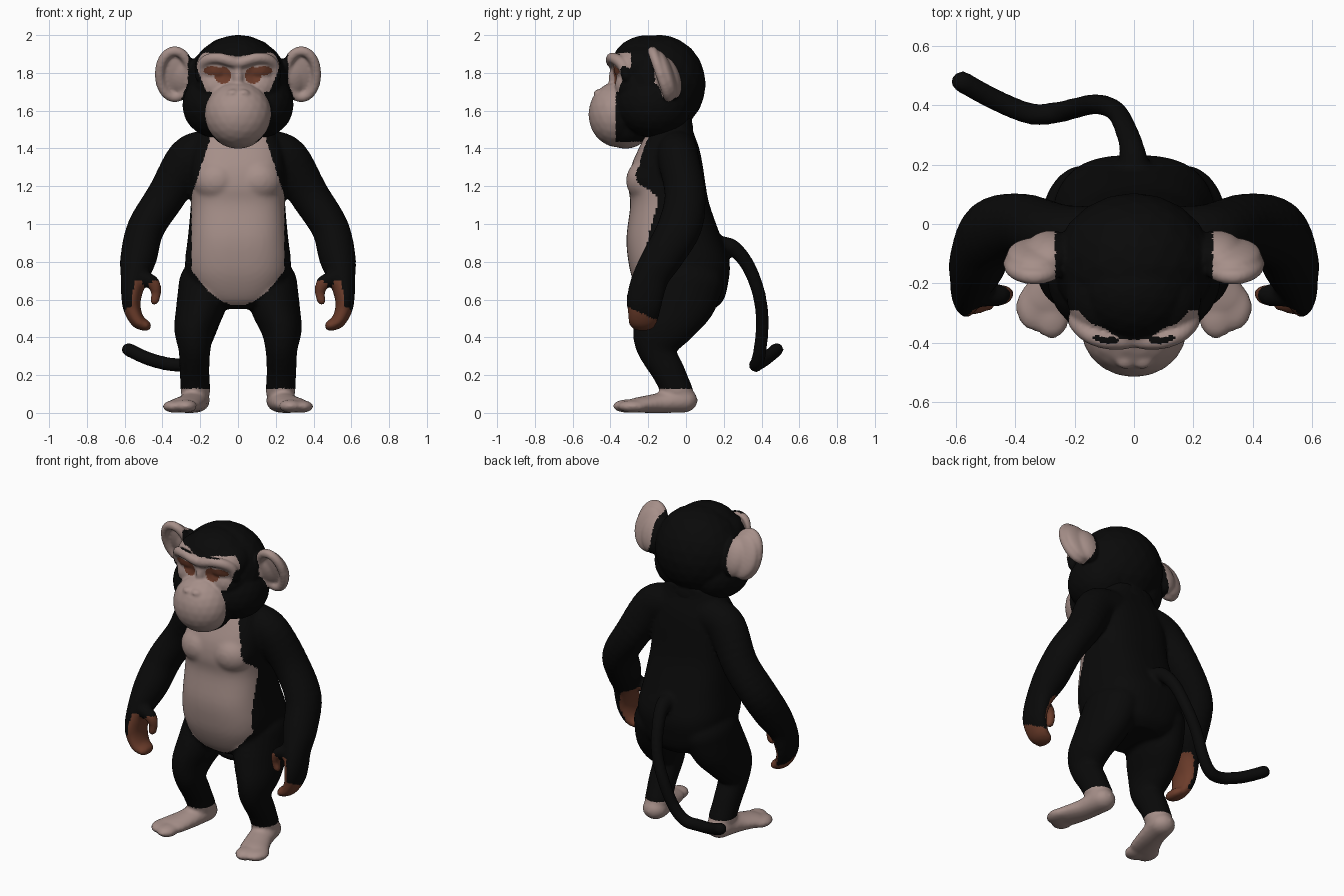
import bpy, bmesh, math
from mathutils import Matrix


def material(name, rgb):
    m = bpy.data.materials.new(name)
    m.diffuse_color = (*rgb, 1)
    return m


FUR, SKIN, BROWN = 0, 1, 2
MATS = [material("black fur", (0.0028, 0.0028, 0.0028)),
        material("pale skin", (0.38, 0.275, 0.25)),
        material("brown skin", (0.15, 0.046, 0.024))]

# unit sphere, reused by every ball
unit = bmesh.new()
bmesh.ops.create_icosphere(unit, subdivisions=3, radius=1)
unit.verts.index_update()
UNIT_V = [v.co.copy() for v in unit.verts]
UNIT_F = [[v.index for v in f.verts] for f in unit.faces]
unit.free()


def ball(part, loc, rad, tilt=0.0):
    verts, faces = part
    mat = (Matrix.Translation(loc) @ Matrix.Rotation(tilt, 4, 'X')
           @ Matrix.Diagonal((*rad, 1)))
    o = len(verts)
    verts.extend(mat @ v for v in UNIT_V)
    faces.extend([i + o for i in f] for f in UNIT_F)


def pair(part, loc, rad, tilt=0.0):
    for s in (1, -1):
        ball(part, (s * loc[0], loc[1], loc[2]), rad, tilt)


def spline(pts, steps):
    # smooth curve through the points, any number of values per point
    p = [pts[0], *pts, pts[-1]]
    out = []
    for i in range(1, len(p) - 2):
        for k in range(steps):
            t = k / steps
            out.append([0.5 * (2 * b + (c - a) * t + (2 * a - 5 * b + 4 * c - d) * t * t
                               + (3 * b - a - 3 * c + d) * t ** 3)
                        for a, b, c, d in zip(p[i - 1], p[i], p[i + 1], p[i + 2])])
    return out + [list(pts[-1])]


def chain(part, pts, sides=(1, -1), steps=5):
    # limb: points are x, y, z, then one radius or three
    for s in sides:
        for q in spline(pts, steps):
            r = q[3:] if len(q) == 6 else [q[3]] * 3
            ball(part, (s * q[0], q[1], q[2]), r)


def loft(part, rings, power=2.7, n=48):
    # rings: z, front y, back y, half width
    verts, faces = part
    o = len(verts)
    levels = spline(rings, 4)
    for z, yf, yb, rx in levels:
        for k in range(n):
            c, s = math.cos(2 * math.pi * k / n), math.sin(2 * math.pi * k / n)
            verts.append((math.copysign(abs(c) ** (2 / power), c) * rx,
                          (yf + yb) / 2 + math.copysign(abs(s) ** (2 / power), s) * (yb - yf) / 2, z))
    for r in range(len(levels) - 1):
        a = o + r * n
        faces.extend([a + k, a + (k + 1) % n, a + n + (k + 1) % n, a + n + k] for k in range(n))
    faces.append([o + k for k in reversed(range(n))])
    faces.append([len(verts) - n + k for k in range(n)])


def fuse(name, part, voxel, smooth, rule):
    # melt all pieces into one smooth skin, then colour its faces by rule
    mesh = bpy.data.meshes.new(name + "_pieces")
    mesh.from_pydata(part[0], [], part[1])
    obj = bpy.data.objects.new(name, mesh)
    bpy.context.collection.objects.link(obj)
    mod = obj.modifiers.new("fuse", 'REMESH')
    mod.mode = 'VOXEL'
    mod.voxel_size = voxel
    mod = obj.modifiers.new("soften", 'SMOOTH')
    mod.factor = 0.5
    mod.iterations = smooth
    dg = bpy.context.evaluated_depsgraph_get()
    skin = bpy.data.meshes.new_from_object(obj.evaluated_get(dg))
    obj.modifiers.clear()
    obj.data = skin
    bpy.data.meshes.remove(mesh)
    skin.name = name
    skin.materials.clear()
    for m in MATS:
        skin.materials.append(m)
    for v in skin.vertices:
        v.co.z = max(v.co.z, 0.0)
    for f in skin.polygons:
        f.use_smooth = True
        f.material_index = rule(f.center, f.normal)


# Body: torso
body = ([], [])
loft(body, [(0.55, -0.17, 0.15, 0.12), (0.60, -0.23, 0.20, 0.21), (0.70, -0.28, 0.225, 0.265),
            (0.80, -0.305, 0.23, 0.28), (0.93, -0.315, 0.185, 0.265), (1.10, -0.295, 0.125, 0.25),
            (1.20, -0.305, 0.105, 0.25), (1.30, -0.292, 0.09, 0.25), (1.40, -0.25, 0.07, 0.235),
            (1.50, -0.20, 0.035, 0.19), (1.56, -0.18, 0.03, 0.15)])
pair(body, (0.11, -0.20, 1.23), (0.13, 0.118, 0.12))
# arms with mitten hands
chain(body, [(0.15, -0.05, 1.39, .13, .11, .11), (0.26, -0.04, 1.34, .12, .11, .12),
             (0.38, -0.005, 1.15, .103, .11, .11), (0.487, -0.035, 0.98, .10, .12, .10),
             (0.525, -0.12, 0.83, .098, .11, .10), (0.55, -0.185, 0.72, .072, .10, .08),
             (0.565, -0.215, 0.62, .054, .099, .07), (0.56, -0.222, 0.55, .046, .09, .05),
             (0.53, -0.228, 0.485, .038, .078, .038), (0.488, -0.23, 0.462, .03, .064, .03)])
# thumbs
chain(body, [(0.51, -0.24, 0.715, .04), (0.452, -0.24, 0.69, .037),
             (0.433, -0.235, 0.635, .027), (0.442, -0.235, 0.595, .025)])
# legs
chain(body, [(0.17, -0.005, 0.68, .145, .205, .14), (0.20, -0.055, 0.55, .13, .205, .11),
             (0.23, -0.115, 0.44, .108, .168, .09), (0.23, -0.155, 0.34, .086, .108, .08),
             (0.23, -0.095, 0.22, .08, .09, .08), (0.225, -0.048, 0.12, .08, .085, .07)])
# feet
chain(body, [(0.225, -0.018, 0.066, .077, .08, .066), (0.25, -0.14, 0.052, .078, .08, .053),
             (0.285, -0.24, 0.042, .09, .08, .042)])
pair(body, (0.278, -0.31, 0.036), (0.062, 0.078, 0.036))
pair(body, (0.335, -0.28, 0.034), (0.064, 0.082, 0.034))
# tail
chain(body, [(0, 0.16, 0.88, .06), (-0.005, 0.245, 0.875, .044), (-0.03, 0.325, 0.785, .038),
             (-0.065, 0.383, 0.64, .036), (-0.125, 0.404, 0.49, .036), (-0.19, 0.393, 0.34, .036),
             (-0.26, 0.376, 0.262, .037), (-0.35, 0.372, 0.256, .037),
             (-0.47, 0.42, 0.285, .037), (-0.58, 0.48, 0.335, .037)], sides=(1,), steps=8)


def body_rule(c, n):
    ax = abs(c.x)
    inward = n.x * (1 if c.x > 0 else -1) < -0.25
    # feet
    if c.z < 0.13 and c.y < 0.2:
        return SKIN
    # palms, fingers, thumbs
    if ax > 0.38 and c.y < -0.1 and 0.4 < c.z < 0.72:
        if (c.z < 0.49 - (c.y + 0.15) * 0.45 or (ax < 0.47 and c.z < 0.69)
                or (inward and c.z < 0.70)):
            return BROWN
    # chest and belly
    width = 0.245 - max(0, c.z - 1.15) * 0.32
    if ax < width and c.y < -0.155 and 0.57 + 3.1 * ax * ax < c.z:
        return SKIN
    return FUR


fuse("body", body, 0.012, 6, body_rule)

# Head: skull, forehead, cheeks, neck
head = ([], [])
ball(head, (0, -0.14, 1.74), (0.27, 0.245, 0.262))
ball(head, (0, -0.21, 1.84), (0.20, 0.185, 0.16))
ball(head, (0, -0.08, 1.50), (0.17, 0.12, 0.12))
pair(head, (0.115, -0.17, 1.63), (0.18, 0.20, 0.175))
pair(head, (0.11, -0.23, 1.83), (0.12, 0.155, 0.115))
pair(head, (0.11, -0.23, 1.73), (0.125, 0.148, 0.12))
# muzzle, chin, nose and bridge
ball(head, (0, -0.36, 1.58), (0.177, 0.157, 0.175))
ball(head, (0, -0.32, 1.53), (0.155, 0.14, 0.132))
ball(head, (0, -0.37, 1.77), (0.03, 0.04, 0.08))
pair(head, (0.028, -0.46, 1.69), (0.035, 0.03, 0.024))
# brow ridge
chain(head, [(0, -0.385, 1.85, .03), (0.04, -0.395, 1.862, .03), (0.10, -0.392, 1.878, .03),
             (0.155, -0.37, 1.872, .03), (0.19, -0.335, 1.84, .03), (0.20, -0.315, 1.78, .027)])
# ears: rolled rim, thin cup, root
rim = []
for k in range(17):
    a = 2 * math.pi * k / 16
    dz = 0.122 * math.sin(a)
    rim.append((0.335 + 0.08 * math.cos(a), -0.135 - 0.35 * dz, 1.793 + dz, 0.027))
chain(head, rim, steps=3)
pair(head, (0.33, -0.103, 1.79), (0.10, 0.04, 0.135), 0.33)
pair(head, (0.28, -0.092, 1.775), (0.09, 0.062, 0.12), 0.33)


def head_rule(c, n):
    ax = abs(c.x)
    # ears
    if ax > 0.265 + max(0, 1.75 - c.z) * 0.4 and c.z > 1.64:
        return SKIN
    # eyes
    if c.y < -0.3 and (((ax - .08) / .043) ** 2 + ((c.z - 1.787) / .045) ** 2 < 1
                       or ((ax - .135) / .048) ** 2 + ((c.z - 1.812) / .024) ** 2 < 1):
        return BROWN
    # brow and eye area, muzzle, underside of chin
    if c.y < -0.29 and 1.70 < c.z < 1.885 + 0.2 * min(ax, 0.1) and ax < 0.15 + (c.z - 1.65) * 0.38:
        return SKIN
    if c.z <= 1.70 and (c.y < -0.37 or (c.z < 1.435 and c.y < -0.15)) and ax < 0.19:
        return SKIN
    return FUR


fuse("head", head, 0.008, 8, head_rule)
